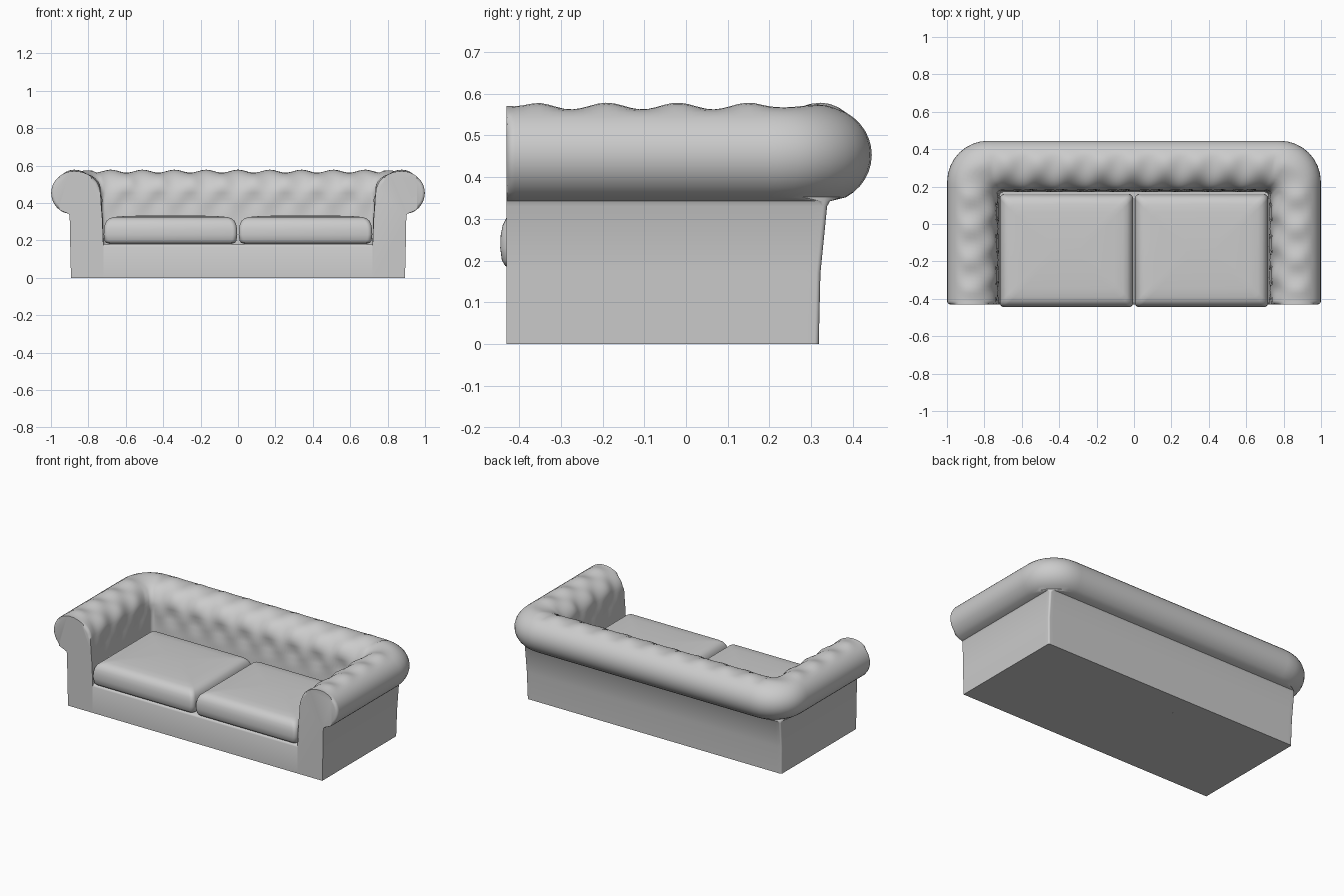
import bpy, bmesh
from math import sin, cos, pi, radians

if "Cube" in bpy.data.objects:
    bpy.data.objects.remove(bpy.data.objects["Cube"])

FRONT = -0.43


def finish(bm, name, angle=40):
    bmesh.ops.recalc_face_normals(bm, faces=bm.faces)
    me = bpy.data.meshes.new(name)
    bm.to_mesh(me)
    bm.free()
    ob = bpy.data.objects.new(name, me)
    bpy.context.collection.objects.link(ob)
    bpy.ops.object.select_all(action='DESELECT')
    ob.select_set(True)
    bpy.context.view_layer.objects.active = ob
    bpy.ops.object.shade_smooth_by_angle(angle=radians(angle))
    return ob


def loft(rings):
    """Skin closed rings of equal length and cap both ends."""
    bm = bmesh.new()
    vs = [[bm.verts.new(p) for p in ring] for ring in rings]
    n = len(vs[0])
    for a, b in zip(vs, vs[1:]):
        for i in range(n):
            j = (i + 1) % n
            bm.faces.new((a[i], a[j], b[j], b[i]))
    bm.faces.new(vs[0])
    bm.faces.new(vs[-1])
    return bm, vs


# Arm and back cross-section: (x on arm, y on back, z, corner radius, normal x, normal z, tuft row)
profile = [(0.893, 0.318, 0.0, 0.01, 0, 0, None),
           (0.897, 0.322, 0.17, 0.01, 0, 0, None),
           (0.900, 0.338, 0.33, 0.012, 0, 0, None),
           (0.905, 0.345, 0.342, 0.03, 0, 0, None)]
for k in range(25):
    a = radians(-60 + 10 * k)
    rx = 0.123 if cos(a) > 0 else 0.14
    x, z = 0.876 + rx * cos(a), 0.453 + 0.117 * sin(a)
    r = max(0.03, (x - 0.735) / 0.265 * 0.22)
    row = (k - 15) / 6 if k >= 13 else None
    profile.append((x, x - 0.554, z, r, cos(a), sin(a), row))
for x, z, row in ((0.733, 0.42, 1.9), (0.731, 0.385, 2.3), (0.728, 0.35, 2.7),
                  (0.725, 0.31, 3.0), (0.72, 0.18, None), (0.72, 0.0, None)):
    profile.append((x, x - 0.55, z, 0.02, -1, 0, row))

ARM, TURN, BACK = 32, 8, 80


def half_path(x, y, r):
    """Right-hand arm front to back, round the corner, to the middle of the back."""
    pts = [(x, FRONT + (y - r - FRONT) * i / ARM) for i in range(ARM)]
    pts += [(x - r + r * cos(pi / 2 * i / TURN), y - r + r * sin(pi / 2 * i / TURN))
            for i in range(TURN)]
    pts += [((x - r) * (1 - i / (BACK // 2)), y) for i in range(BACK // 2 + 1)]
    return pts


def frame_ring(s):
    """One section of the sweep, with shallow button tufting on the inside."""
    ring = []
    for x, y, z, r, nx, nz, row in profile:
        if row is not None:
            px, py = half_path(x, y, r)[s]
            u = px if s >= ARM + TURN else py + 0.02
            fade = min(1, s / 4) * (0.4 if ARM <= s < ARM + TURN else 1)
            d = 0.008 * fade * cos(2 * pi * u / 0.17) * cos(pi * row)
            if row > 2.5:
                d *= 0.4
            x, y, z = x + nx * d, y + nx * d, z + nz * d
        px, py = half_path(x, y, r)[s]
        ring.append((px, py, z))
    return ring


# Rolled arms and back in one U-shaped sweep
half = [frame_ring(s) for s in range(ARM + TURN + BACK // 2 + 1)]
rings = half + [[(-x, y, z) for x, y, z in ring] for ring in half[-2::-1]]
bm, vs = loft(rings)
edges = []
for ring in (vs[0], vs[-1]):
    for a, b in zip(ring[4:], ring[5:]):
        if min(a.co.z, b.co.z) > 0.17:
            edges.append(bm.edges.get((a, b)))
bmesh.ops.bevel(bm, geom=edges, offset=0.016, segments=3, profile=0.5, affect='EDGES')
finish(bm, "arms_and_back")

# Seat base with a softened top front edge
side = [(FRONT, 0), (FRONT, 0.166), (FRONT + 0.004, 0.175), (FRONT + 0.014, 0.18),
        (0.17, 0.18), (0.17, 0)]
bm, _ = loft([[(x, y, z) for y, z in side] for x in (-0.72, 0.72)])
finish(bm, "seat_base")


def rounded_rect(cx, cy, hx, hy, r, z):
    pts = []
    for q, (sx, sy) in enumerate(((1, 1), (-1, 1), (-1, -1), (1, -1))):
        for i in range(6):
            a = pi / 2 * (q + i / 5)
            pts.append((cx + sx * (hx - r) + r * cos(a), cy + sy * (hy - r) + r * sin(a), z))
    return pts


# Two plump seat cushions
layers = [(0.03, 0.181), (0.012, 0.187), (0.004, 0.2), (0, 0.23), (0.001, 0.26), (0.006, 0.285),
          (0.016, 0.305), (0.032, 0.318), (0.055, 0.325), (0.1, 0.329), (0.18, 0.332), (0.27, 0.334)]
for name, sx in (("left_cushion", -1), ("right_cushion", 1)):
    bm, _ = loft([rounded_rect(sx * 0.361, -0.1425, 0.357 - i, 0.3025 - i, 0.025, z)
                  for i, z in layers])
    finish(bm, name)
